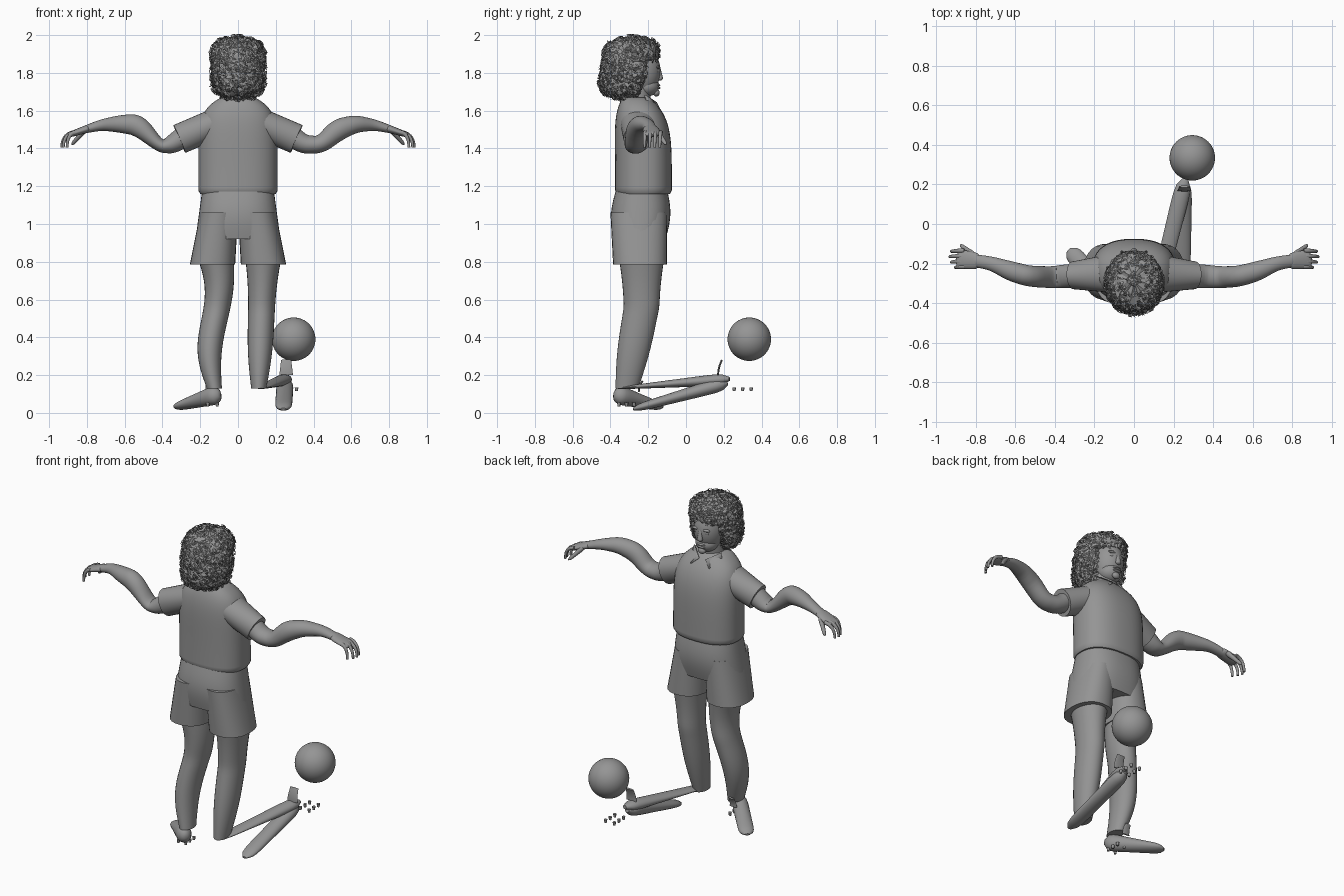
import bpy, bmesh, random
from math import sin, cos, pi, radians, copysign
from mathutils import Vector, Matrix

cube = bpy.data.objects.get("Cube")
if cube:
    bpy.data.objects.remove(cube, do_unlink=True)

random.seed(4)
X, Y, Z = Matrix.Identity(3)
sides = {"left": 1, "right": -1}

grey = bpy.data.materials.new("plain grey")
grey.use_nodes = True
tone = (.3, .3, .3, 1)
grey.diffuse_color = tone
grey.node_tree.nodes["Principled BSDF"].inputs["Base Color"].default_value = tone


def finish(name, bm, angle=45):
    bmesh.ops.recalc_face_normals(bm, faces=bm.faces)
    mesh = bpy.data.meshes.new(name)
    bm.to_mesh(mesh)
    bm.free()
    mesh.materials.append(grey)
    for poly in mesh.polygons:
        poly.use_smooth = True
    mesh.set_sharp_from_angle(angle=radians(angle))
    ob = bpy.data.objects.new(name, mesh)
    bpy.context.collection.objects.link(ob)
    return ob


def span(count):
    return [i / count for i in range(count + 1)]


def mix(a, b, t):
    return a + (b - a) * t


def rounded_rows(rows, passes=3):
    """Cut the corners of a coarse path until it is smooth."""
    for _ in range(passes):
        cut = [rows[0]]
        for a, b in zip(rows, rows[1:]):
            for t in (.2, .8):
                cut.append([mix(p, q, t) for p, q in zip(a, b)])
        rows = cut + [rows[-1]]
    return rows


def loft(name, rows, ref, axis=None, power=2, seg=28, edit=None, angle=45):
    """Skin of rings; each row is x, y, z, radius along ref, other radius."""
    centres = [Vector(row[:3]) for row in rows]
    bm = bmesh.new()
    rings = []
    for i, (*_, along, across) in enumerate(rows):
        ahead, behind = centres[min(i + 1, len(rows) - 1)], centres[max(i - 1, 0)]
        tangent = axis or (ahead - behind).normalized()
        u = (ref - tangent * ref.dot(tangent)).normalized()
        v = tangent.cross(u)
        ring = []
        for k in range(seg):
            turn = 2 * pi * k / seg
            c, s = (copysign(abs(w) ** (2 / power), w) for w in (cos(turn), sin(turn)))
            ring.append(bm.verts.new(centres[i] + u * c * along + v * s * across))
        rings.append(ring)
    for a, b in zip(rings, rings[1:]):
        for k in range(seg):
            n = (k + 1) % seg
            bm.faces.new((a[k], a[n], b[n], b[k]))
    bm.faces.new(rings[0])
    bm.faces.new(rings[-1])
    if edit:
        for vert in bm.verts:
            edit(vert.co)
    return finish(name, bm, angle)


def limb(name, start, end, along, across, ref, axis=None, domed=False, power=2):
    """Straight tapering piece between two points, with domed or flat ends."""
    rows = []
    for t in span(16):
        swell = max(.1, 1 - abs(2 * t - 1) ** 8) ** .5 if domed else 1
        rows.append([mix(p, q, t) for p, q in zip(start, end)]
                    + [mix(*along, t) * swell, mix(*across, t) * swell])
    return loft(name, rows, ref, axis, power)


def ball(name, centre, radii, seg=24):
    bm = bmesh.new()
    bmesh.ops.create_uvsphere(bm, u_segments=seg, v_segments=seg // 2, radius=1,
                              matrix=Matrix.LocRotScale(Vector(centre), None, Vector(radii)))
    return finish(name, bm)


def tongue(name, x, y, z, width, height):
    """Small curved plate rising out of a boot."""
    loft(name, [(x, y + .02 * t * t, z + height * t, width * (1 - t / 4), .005)
                for t in span(6)], X)


def studs(name, corner, gap_x, gap_y):
    """Two columns of three small studs under a boot."""
    bm = bmesh.new()
    for i in range(2):
        for j in range(3):
            spot = Vector(corner) + X * gap_x * i + Y * gap_y * j
            bmesh.ops.create_cone(bm, cap_ends=True, segments=8, radius1=.007, radius2=.01,
                                  depth=.02, matrix=Matrix.Translation(spot))
    finish(name, bm)


# Shirt, tucked in at the hem and closing towards the neck
def shirt_row(t):
    tuck = .01 if t == 0 else 0
    return (0, -.225 - .04 * t ** 4, mix(1.16, 1.67, t),
            .21 - .12 * t ** 8 - tuck, .15 - .08 * t ** 6 - tuck)


loft("shirt_body", [shirt_row(t) for t in span(30)], X, Z, power=2.4, seg=40)
for label, side in sides.items():
    limb(label + "_sleeve", (side * .1, -.25, 1.54), (side * .31, -.26, 1.45),
         (.1, .07), (.08, .08), Y)
    bm = bmesh.new()
    corners = [(.02, -.16, 1.64), (.09, -.22, 1.68), (.1, -.21, 1.64), (.06, -.14, 1.6)]
    bm.faces.new([bm.verts.new((side * x, y, z)) for x, y, z in corners])
    collar = finish(label + "_collar", bm)
    collar.modifiers.new("thickness", "SOLIDIFY").thickness = .008

# Shorts
loft("shorts_seat", [(0, -.235 - .01 * t, mix(1.175, .92, t), .19 + .035 * t,
                      .137 + .02 * sin(pi * t)) for t in span(12)], X, Z, power=2.4, seg=40)
for label, side in sides.items():
    limb(label + "_shorts_leg", (side * .1, -.25, 1.06), (side * .135, -.243, .785),
         (.1, .12), (.15, .143), X, Z, power=2.3)


# Legs: a straight taper with a swell at the calf, drawn back below the knee
def leg_rows(place):
    rows = []
    for t in span(24):
        calf = -sin(2 * pi * t)
        rows.append((place(t, calf), -.235 - .13 * max(0, t - .4), mix(.85, .13, t),
                     .1 - .06 * t + .008 * calf, .125 - .065 * t + .008 * calf))
    return rows


loft("right_leg", leg_rows(lambda t, calf: -.125 - .025 * calf), X, Z)
loft("left_leg", leg_rows(lambda t, calf: .135 - .025 * t), X, Z)

# Standing boot, turned outwards
limb("right_boot", (-.1, -.375, .1), (-.33, -.13, .03), (.055, .02), (.045, .045), Z, domed=True)
tongue("right_boot_tongue", -.15, -.25, .11, .025, .06)
studs("right_studs", (-.16, -.355, .045), .05, .04)

# Kicking boot, stretched away from the shin
limb("left_sock_strip", (.11, -.37, .13), (.26, .23, .18), (.006, .035), (.035, .045), Z, domed=True)
limb("left_boot", (.25, .22, .16), (.24, -.28, .02), (.04, .02), (.045, .045), Z, domed=True)
tongue("left_boot_tongue", .255, .17, .2, .036, .08)
studs("left_studs", (.25, .255, .125), .06, .045)

ball("football", (.295, .335, .39), [.115] * 3, seg=48)

# Arms dip at the elbow and rise again; the left one bends less
for label, side in sides.items():
    elbow, dip = (.44, .045) if side > 0 else (.41, .03)
    lift = 0 if side > 0 else .025
    path = [(.26, -.26, 1.48, .06, .06), (.35, -.265, 1.42, .06, .05),
            (elbow, -.27, 1.42 - lift / 2, .055, dip), (.53, -.265, 1.5 + lift, .053, .058),
            (.62, -.24, 1.53, .05, .047), (.72, -.2, 1.525, .035, .03),
            (.81, -.185, 1.5, .032, .02)]
    loft(label + "_arm", rounded_rows([(side * x, *rest) for x, *rest in path]), Y)

    # Hand with drooping fingers
    limb(label + "_palm", (side * .78, -.19, 1.51), (side * .9, -.175, 1.47),
         (.04, .05), (.022, .014), Y, domed=True)
    for i, finger in enumerate(("little", "ring", "middle", "index")):
        reach = .045 + .028 * sin(i * pi / 4)
        loft(f"{label}_{finger}_finger",
             [(side * (.86 + reach * sin(t * pi / 2)), -.215 + .027 * i - .005 * t,
               1.485 - .08 * t * t, .012 - .005 * t, .012 - .005 * t) for t in span(8)], Y, seg=12)
    limb(label + "_thumb", (side * .81, -.16, 1.5), (side * .88, -.105, 1.42),
         (.018, .009), (.015, .009), Y, domed=True)

# Neck and head
limb("neck", (0, -.265, 1.61), (0, -.25, 1.76), (.075, .066), (.07, .07), X, Z)
ball("head", (0, -.235, 1.81), (.088, .1, .13), seg=32)
ball("jaw", (0, -.208, 1.73), (.067, .066, .055))
ball("chin", (0, -.157, 1.695), (.025, .018, .02))
limb("nose", (0, -.145, 1.83), (0, -.135, 1.76), (.009, .019), (.009, .016), X, domed=True)
for name, z in (("upper_lip", 1.735), ("lower_lip", 1.72)):
    ball(name, (0, -.148, z), (.028, .012, .007))
for label, side in sides.items():
    ball(label + "_eye", (side * .034, -.153, 1.81), (.015, .011, .009))
    ball(label + "_brow", (side * .036, -.147, 1.83), (.026, .011, .008))


# Hair: a rough mass open at the face, covered with loose curls
def hair_row(t):
    swell = max(.02, 1 - abs(2 * t - 1) ** 5) ** .5
    return 0, -.32 + .04 * t, mix(1.66, 1.99, t), .14 * swell, .147 * swell


def trim(co):
    for k in range(3):
        co[k] += random.uniform(-.007, .007)
    if co.z < 1.865:
        co.y = min(co.y, -.215 - .4 * max(0, 1.8 - co.z))


hair = loft("hair_mass", [hair_row(t) for t in span(30)], X, Z, seg=40, edit=trim, angle=20)

bm = bmesh.new()
centre = Vector((0, -.3, 1.83))
for vert in random.choices(hair.data.vertices, k=1300):
    out = (vert.co - centre).normalized()
    along = out.cross(Vector([random.gauss(0, 1) for k in range(3)])).normalized()
    across = out.cross(along) * .005
    length = random.uniform(.02, .045)
    strip = []
    for t in span(4):
        spot = vert.co + along * length * (t - .5) + out * (.013 * sin(pi * t) - .003)
        spot += across * 2 * sin(2 * pi * t)
        strip.append([bm.verts.new(spot + across * w) for w in (-1, 1)])
    for a, b in zip(strip, strip[1:]):
        bm.faces.new((a[0], a[1], b[1], b[0]))
finish("hair_curls", bm, angle=20)
